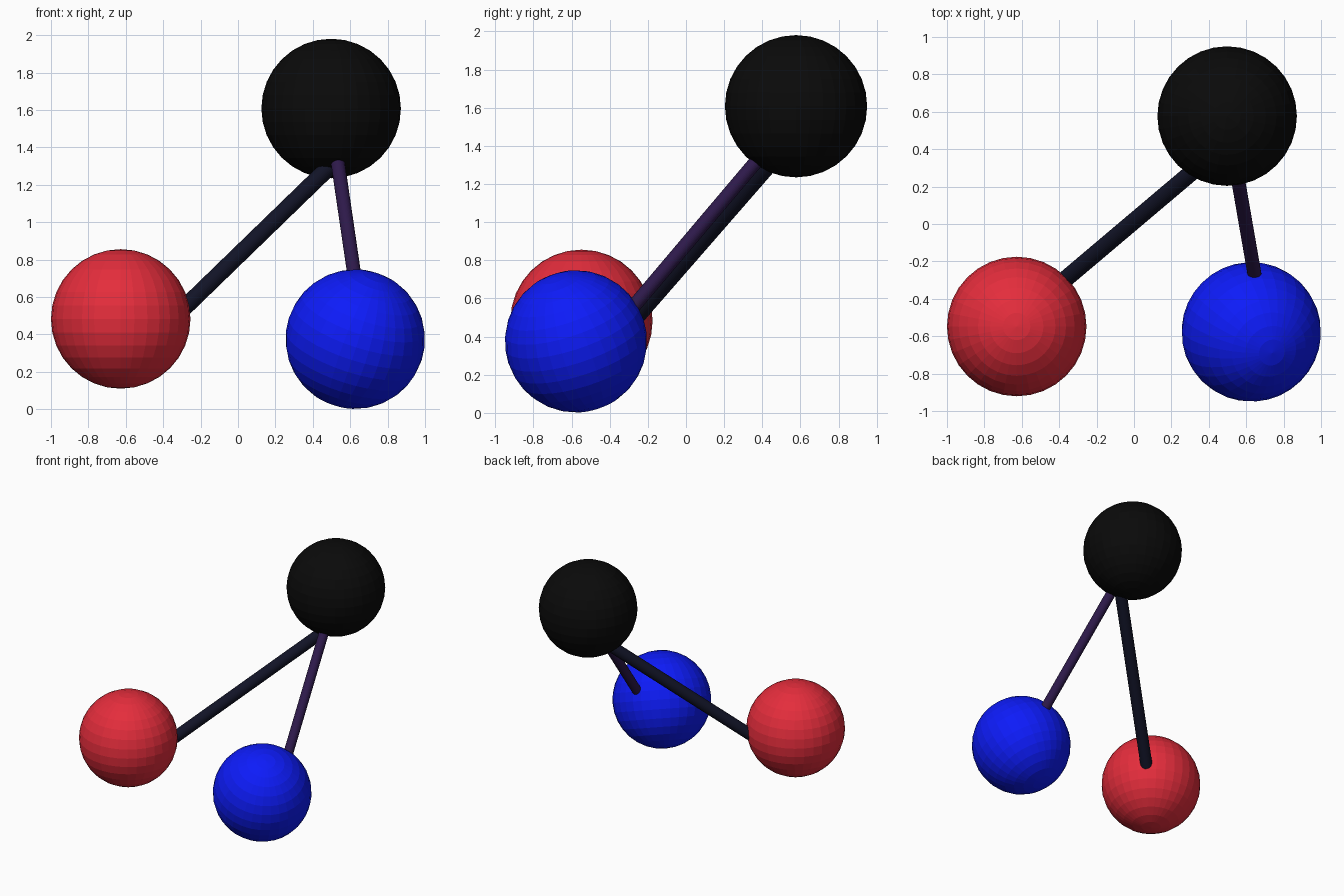
import bpy
from mathutils import Vector

if "Cube" in bpy.data.objects:
    bpy.data.objects.remove(bpy.data.objects["Cube"])


def paint(ob, name, rgb):
    mat = bpy.data.materials.new(name)
    mat.diffuse_color = (*rgb, 1)
    mat.use_nodes = True
    mat.node_tree.nodes["Principled BSDF"].inputs["Base Color"].default_value = mat.diffuse_color
    ob.data.materials.append(mat)


def ball(name, loc, rgb, axis=(0, 0, 1)):
    # Flat-shaded UV sphere whose pole points along axis
    rot = Vector((0, 0, 1)).rotation_difference(Vector(axis)).to_euler()
    bpy.ops.mesh.primitive_uv_sphere_add(segments=32, ring_count=16, radius=0.373,
                                         location=loc, rotation=rot)
    ob = bpy.context.object
    ob.name = name
    paint(ob, name + "_paint", rgb)


def rod(name, a, b, radius, rgb):
    # Cylinder running from point a to point b
    a, b = Vector(a), Vector(b)
    rot = (b - a).to_track_quat('Z', 'Y').to_euler()
    bpy.ops.mesh.primitive_cylinder_add(vertices=32, radius=radius, depth=(b - a).length,
                                        location=(a + b) / 2, rotation=rot)
    ob = bpy.context.object
    ob.name = name
    paint(ob, name + "_paint", rgb)


# Three balls
ball("black_ball", (0.498, 0.577, 1.608), (0.003, 0.003, 0.003))
ball("red_ball", (-0.627, -0.548, 0.483), (0.78, 0.026, 0.045))
ball("blue_ball", (0.627, -0.577, 0.375), (0.004, 0.011, 0.95), (0.3, -0.3, 0.9))

# Connecting rods, ends buried inside the balls
rod("red_side_rod", (-0.45, -0.365, 0.385), (0.57, 0.497, 1.374), 0.045, (0.006, 0.007, 0.021))
rod("blue_side_rod", (0.66, -0.36, 0.458), (0.51, 0.505, 1.48), 0.037, (0.027, 0.01, 0.07))
